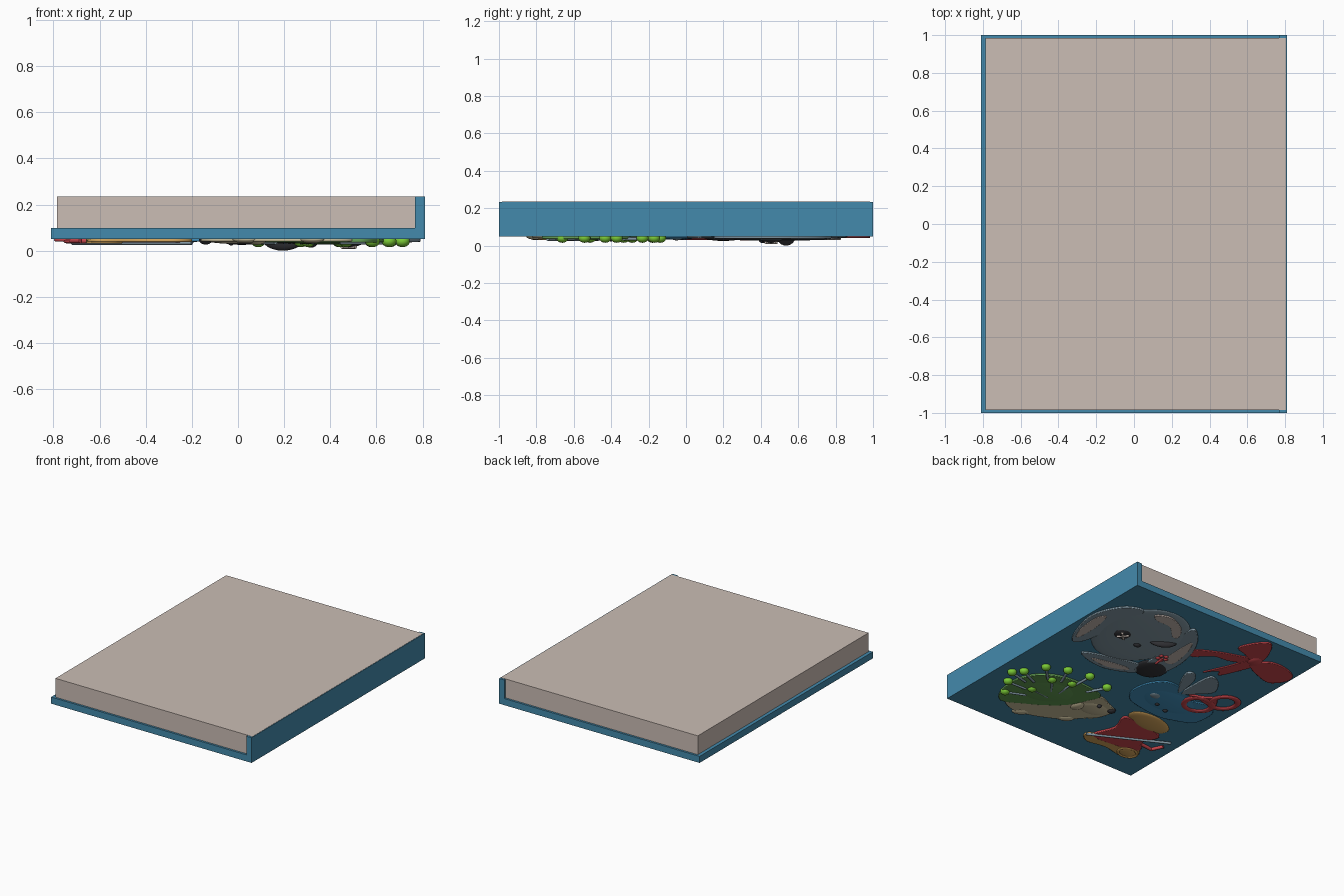
import bpy, bmesh, math
from mathutils import Vector

if "Cube" in bpy.data.objects:
    bpy.data.objects.remove(bpy.data.objects["Cube"])


def srgb(r, g, b):
    return tuple((c / 255 / 12.92) if c < 10 else ((c / 255 + .055) / 1.055) ** 2.4 for c in (r, g, b)) + (1,)


COLOURS = {"cover_blue": (68, 138, 172), "paper": (203, 189, 181), "bright_blue": (68, 150, 196),
           "grey": (136, 158, 170), "green": (100, 158, 84), "lime": (125, 205, 55),
           "red": (205, 72, 78), "tan": (214, 166, 92), "cream": (206, 194, 158), "black": (52, 52, 56)}
MATS = {}
for n, c in COLOURS.items():
    MATS[n] = bpy.data.materials.new(n)
    MATS[n].diffuse_color = srgb(*c)

FACE = 0.05   # height of the picture side, which faces down


def finish(ob, name, mat, smooth=True):
    ob.name = name
    ob.data.materials.clear()
    ob.data.materials.append(MATS[mat])
    if smooth:
        bpy.ops.object.select_all(action='DESELECT')
        ob.select_set(True)
        bpy.context.view_layer.objects.active = ob
        bpy.ops.object.shade_smooth_by_angle(angle=math.radians(40))
    return ob


def box(name, lo, hi, mat):
    bpy.ops.mesh.primitive_cube_add(size=1, location=[(a + b) / 2 for a, b in zip(lo, hi)])
    ob = bpy.context.object
    ob.scale = [b - a for a, b in zip(lo, hi)]
    return finish(ob, name, mat, False)


# Picture helpers take u (to the reader's right, so x = -u) and y
def oval(name, u, y, ru, ry, mat, h, ang=0, z=FACE):
    bpy.ops.mesh.primitive_uv_sphere_add(segments=32, ring_count=12, radius=1, location=(-u, y, z),
                                         rotation=(0, 0, -math.radians(ang)))
    ob = bpy.context.object
    ob.scale = (ru, ry, h)
    return finish(ob, name, mat)


def plate(name, pts, mat, z, curved=True, steps=5):
    n, out = len(pts), []
    P = [Vector(p) for p in pts]
    for i in range(n):
        a, b, c, d = (P[(i + k - 1) % n] for k in range(4))
        for s in range(steps if curved else 1):
            t = s / steps
            out.append(.5 * (2 * b + (c - a) * t + (2 * a - 5 * b + 4 * c - d) * t * t
                             + (3 * b - a - 3 * c + d) * t ** 3))
    bm = bmesh.new()
    f = bm.faces.new([bm.verts.new((-p.x, p.y, FACE + .002)) for p in out])
    r = bmesh.ops.extrude_face_region(bm, geom=[f])
    for v in r["geom"]:
        if isinstance(v, bmesh.types.BMVert):
            v.co.z = z
    bmesh.ops.recalc_face_normals(bm, faces=bm.faces)
    me = bpy.data.meshes.new(name)
    bm.to_mesh(me)
    bm.free()
    ob = bpy.data.objects.new(name, me)
    bpy.context.collection.objects.link(ob)
    bev = ob.modifiers.new("soft_edge", 'BEVEL')
    bev.width, bev.segments, bev.limit_method = .004, 2, 'ANGLE'
    return finish(ob, name, mat)


def rod(name, a, b, r, mat, z):
    a, b = Vector((-a[0], a[1], z)), Vector((-b[0], b[1], z))
    bpy.ops.mesh.primitive_cylinder_add(vertices=10, radius=r, depth=(b - a).length, location=(a + b) / 2)
    ob = bpy.context.object
    ob.rotation_euler = (b - a).to_track_quat('Z', 'Y').to_euler()
    return finish(ob, name, mat)


def ring(name, u, y, ru, ry, minor, mat, z, ang=0):
    bpy.ops.mesh.primitive_torus_add(major_segments=32, minor_segments=10, major_radius=1, minor_radius=minor,
                                     location=(-u, y, z), rotation=(0, 0, -math.radians(ang)))
    ob = bpy.context.object
    ob.scale = (ru, ry, .04)
    return finish(ob, name, mat)


# Book
box("front_cover", (-.81, -1, FACE), (.81, 1, .098), "cover_blue")
box("spine", (.768, -1, .09), (.81, 1, .234), "cover_blue")
box("page_block", (-.785, -.985, .095), (.77, .985, .235), "paper")
box("last_page", (-.785, -.985, .232), (.806, .985, .2355), "paper")

# Plush puppy
plate("puppy_left_ear", [(-.66, .15), (-.73, .24), (-.79, .45), (-.77, .6), (-.68, .74), (-.55, .76), (-.58, .5),
                         (-.6, .25)], "grey", .038)
plate("puppy_left_ear_patch", [(-.68, .21), (-.74, .32), (-.755, .5), (-.71, .56), (-.67, .4)], "paper", .036)
plate("puppy_right_ear", [(-.1, .12), (.05, .18), (.09, .35), (.05, .56), (-.04, .72), (-.15, .79), (-.14, .5),
                          (-.1, .3)], "grey", .038)
plate("puppy_right_ear_patch", [(-.03, .35), (.045, .36), (.02, .54), (-.04, .66), (-.05, .5)], "paper", .036)
plate("puppy_chest", [(-.52, .08), (-.42, .02), (-.26, .01), (-.08, .09), (-.08, .2), (-.3, .16)], "grey", .04)
plate("puppy_chest_patch", [(-.43, .06), (-.28, .035), (-.14, .09), (-.16, .12), (-.3, .1)], "paper", .038)
oval("puppy_head", -.36, .5, .31, .37, "grey", .024)
plate("puppy_brow_patch", [(-.47, .79), (-.36, .83), (-.22, .76), (-.16, .66), (-.2, .64), (-.3, .73), (-.42, .74)],
      "paper", .031)
oval("puppy_ear_tip", -.016, .2, .115, .115, "black", .025)
oval("button_eye", -.48, .455, .072, .072, "black", .036)
for s in (-1, 1):
    rod("button_thread", (-.51, .455 - s * .03), (-.45, .455 + s * .03), .008, "paper", .016)
oval("closed_eye", -.195, .535, .1, .026, "black", .05, 27)
oval("puppy_nose", -.316, .41, .036, .028, "black", .037)
for a in range(5):
    t = a * math.tau / 5
    oval("small_flower_petal", -.06 + .03 * math.cos(t), .37 + .03 * math.sin(t), .02, .02, "red", .022)
rod("flower_stem", (-.06, .37), (-.05, .29), .008, "red", .035)

# Ribbon bow in the corner
plate("ribbon_tail_upper", [(.04, .58), (.08, .5), (.2, .6), (.32, .62), (.45, .69), (.44, .75), (.3, .71), (.17, .66)],
      "red", .043)
plate("ribbon_tail_lower", [(.28, .39), (.35, .47), (.39, .43), (.45, .55), (.5, .7), (.42, .72), (.36, .57)],
      "red", .042)
plate("bow_loop_left", [(.44, .72), (.34, .76), (.25, .8), (.3, .92), (.38, .985), (.45, .9), (.49, .77)], "red", .04)
plate("bow_loop_right", [(.45, .7), (.55, .79), (.68, .79), (.78, .74), (.79, .66), (.71, .57), (.58, .6), (.48, .65)],
      "red", .04)
oval("bow_knot", .455, .73, .05, .06, "red", .02)

# Whale with spout and ribbon
plate("whale_body", [(.07, -.1), (.09, .04), (.18, .14), (.32, .13), (.45, .05), (.58, .07), (.68, .02), (.69, -.1),
                     (.66, -.18), (.55, -.23), (.43, -.26), (.25, -.24), (.13, -.2)], "bright_blue", .04)
oval("whale_cheek", .36, -.06, .24, .14, "bright_blue", .018)
plate("spout_left", [(.33, .08), (.26, .17), (.2, .31), (.25, .34), (.31, .26)], "grey", .038)
plate("spout_right", [(.35, .08), (.34, .23), (.36, .38), (.45, .35), (.51, .24), (.44, .15)], "grey", .038)
oval("whale_patch", .23, -.05, .05, .04, "grey", .022)
for u, y in ((.31, -.125), (.41, -.16)):
    oval("whale_eye", u, y, .02, .02, "black", .026)
ring("ribbon_ring_left", .53, .04, .1, .085, .24, "red", .04, 10)
ring("ribbon_ring_right", .65, .17, .095, .08, .24, "red", .04, 50)
plate("ribbon_ring_link", [(.4, .1), (.5, .14), (.58, .18), (.64, .08), (.56, .08), (.48, .1)], "red", .036)

# Pincushion hedgehog
plate("hedgehog_belly", [(-.5, -.75), (-.38, -.82), (-.22, -.79), (-.04, -.7), (.06, -.6), (.13, -.53), (.16, -.4),
                         (.08, -.35), (-.05, -.31), (-.2, -.45), (-.4, -.6)], "cream", .04)
plate("hedgehog_spines", [(-.53, -.77), (-.61, -.67), (-.63, -.5), (-.57, -.36), (-.44, -.27), (-.25, -.25),
                          (-.05, -.29), (-.08, -.4), (-.14, -.52), (-.25, -.62), (-.38, -.7)], "green", .036)
oval("hedgehog_back", -.36, -.48, .23, .16, "green", .022, 25)
oval("hedgehog_muzzle", .03, -.46, .12, .08, "cream", .02, 10)
oval("hedgehog_nose", .14, -.405, .03, .03, "black", .024)
oval("hedgehog_eye", .03, -.4, .018, .018, "black", .028)
oval("hedgehog_ear", -.08, -.5, .045, .06, "cream", .025)
for u, y in ((-.32, -.81), (-.03, -.68)):
    oval("hedgehog_foot", u, y, .06, .035, "cream", .018, 35)
PINS = [(-.655, -.543), (-.713, -.432), (-.659, -.37), (-.58, -.233), (-.439, -.17), (-.273, -.138), (-.088, -.179),
        (-.583, -.661), (-.469, -.513), (-.444, -.333), (-.305, -.288)]
for p in PINS:
    a, c = Vector(p), Vector((-.29, -.53))
    rod("pin_stem", a, a + (c - a).normalized() * .15, .009, "grey", .036)
    oval("pin_head", p[0], p[1], .032, .032, "lime", .026, z=.041)

# Thread spool and needle
plate("spool_thread", [(.27, -.4), (.6, -.45), (.57, -.58), (.61, -.7), (.26, -.74), (.3, -.56)], "red", .036)
oval("spool_top", .44, -.37, .18, .09, "tan", .02, -8)
plate("spool_bottom", [(.2, -.76), (.26, -.71), (.42, -.715), (.6, -.68), (.66, -.75), (.6, -.83), (.42, -.8),
                       (.27, -.82)], "tan", .038)
oval("spool_end", .58, -.76, .08, .065, "tan", .02)
ring("spool_end_rim", .58, -.76, .07, .055, .15, "tan", .036)
rod("needle", (.2, -.74), (.72, -.47), .009, "grey", .034)
rod("loose_thread", (.58, -.62), (.68, -.63), .012, "red", .043)
rod("loose_thread_end", (.68, -.63), (.72, -.55), .012, "red", .043)

for m in bpy.data.materials:
    if m.users and not m.is_grease_pencil:
        m.use_nodes = True
        m.node_tree.nodes["Principled BSDF"].inputs["Base Color"].default_value = m.diffuse_color
